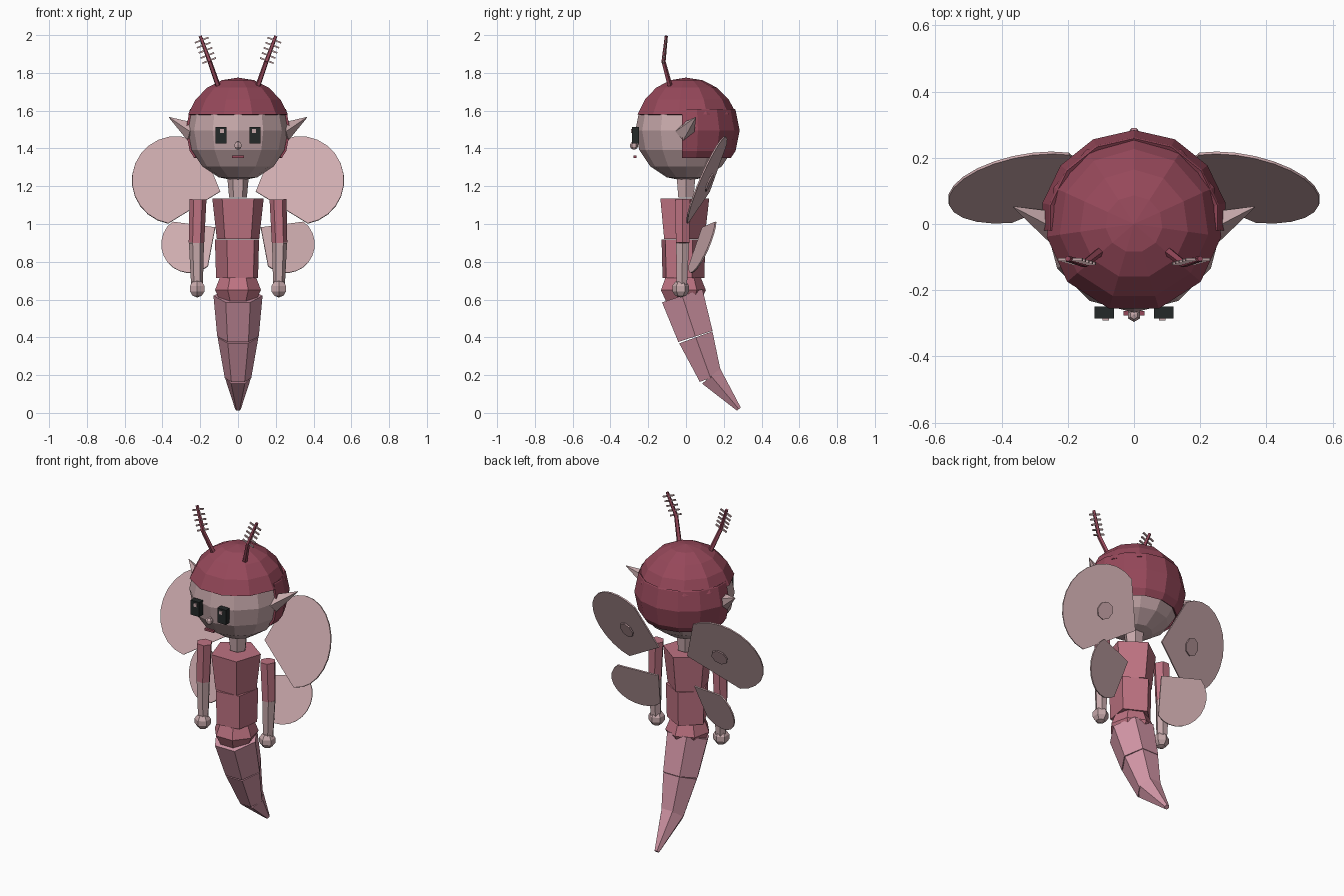
import bpy, bmesh
from math import cos, sin, pi, radians
from mathutils import Vector

old = bpy.data.objects.get("Cube")
if old:
    bpy.data.objects.remove(old)


def material(name, rgb):
    lin = [((c / 255 + 0.055) / 1.055) ** 2.4 for c in rgb] + [1]
    m = bpy.data.materials.new(name)
    m.use_nodes = True
    m.diffuse_color = lin
    m.node_tree.nodes["Principled BSDF"].inputs["Base Color"].default_value = lin
    return m


SKIN = material("pale skin", (198, 168, 170))
HAIR = material("wine hair", (150, 72, 90))
CLOTH = material("rose cloth", (190, 115, 130))
TAIL = material("mauve pink", (208, 148, 164))
WING = material("wing pink", (206, 172, 175))
SPOT = material("wing spot", (188, 154, 158))
DARK = material("eye black", (36, 40, 40))


def finish(bm, name, mat, thickness=0):
    bmesh.ops.recalc_face_normals(bm, faces=bm.faces)
    mesh = bpy.data.meshes.new(name)
    bm.to_mesh(mesh)
    bm.free()
    mesh.materials.append(mat)
    ob = bpy.data.objects.new(name, mesh)
    bpy.context.collection.objects.link(ob)
    if thickness:
        mod = ob.modifiers.new("thickness", 'SOLIDIFY')
        mod.thickness = thickness
    return ob


def tube(name, mat, path, radii, sides=5, turn=0):
    """Flat-faced tube along a path; the first flat side faces the front."""
    bm = bmesh.new()
    pts = [Vector(p) for p in path]
    rings = []
    for i, p in enumerate(pts):
        d = (pts[min(i + 1, len(pts) - 1)] - pts[max(i - 1, 0)]).normalized()
        ref = Vector((0, 1, 0)) if abs(d.x) > 0.8 else Vector((1, 0, 0))
        u = (ref - d * ref.dot(d)).normalized()
        v = d.cross(u)
        if v.y < 0:
            v = -v
        ring = []
        for k in range(sides):
            a = -pi / 2 + (k + 0.5) * 2 * pi / sides + radians(turn)
            ring.append(bm.verts.new(p + (u * cos(a) + v * sin(a)) * radii[i]))
        rings.append(ring)
    for a, b in zip(rings, rings[1:]):
        for k in range(sides):
            n = (k + 1) % sides
            bm.faces.new((a[k], a[n], b[n], b[k]))
    bm.faces.new(rings[0])
    bm.faces.new(rings[-1])
    return finish(bm, name, mat)


def ball(name, mat, centre, r, segs, rings, cuts=(), thickness=0):
    """Faceted sphere; each cut (point, normal) removes the side the normal points to."""
    bm = bmesh.new()
    bmesh.ops.create_uvsphere(bm, u_segments=segs, v_segments=rings, radius=r)
    bmesh.ops.translate(bm, verts=bm.verts, vec=centre)
    for co, no in cuts:
        bmesh.ops.bisect_plane(bm, geom=bm.verts[:] + bm.edges[:] + bm.faces[:],
                               plane_co=co, plane_no=no, clear_outer=True)
    return finish(bm, name, mat, thickness)


def box(name, mat, centre, size):
    bm = bmesh.new()
    bmesh.ops.create_cube(bm, size=1)
    bmesh.ops.scale(bm, verts=bm.verts, vec=size)
    bmesh.ops.translate(bm, verts=bm.verts, vec=centre)
    return finish(bm, name, mat)


def plate(name, mat, outline, plane, side, lift=0):
    """Thin plate: an x-z outline laid on the slope y = a + b*x + c*z."""
    a, b, c = plane
    bm = bmesh.new()
    bm.faces.new([bm.verts.new((side * x, a + b * x + c * z + lift, z)) for x, z in outline])
    return finish(bm, name, mat, 0.008)


def arc(cx, cz, r, start, end, n):
    angles = [radians(start + (end - start) * i / n) for i in range(n + 1)]
    return [(cx + r * cos(t), cz + r * sin(t)) for t in angles]


# Head and hair
HEAD = Vector((0, 0, 1.495))
ball("head", SKIN, HEAD, 0.268, 12, 8)
ball("hair_cap", HAIR, HEAD, 0.28, 11, 10, [((0, 0, 1.58), (0, 0, -1))], 0.012)
ball("back_hair", HAIR, HEAD, 0.284, 14, 8,
     [((0, -0.02, 0), (0, -1, 0)), ((0, 0, 1.35), (0, 0, -1)), ((0, 0, 1.61), (0, 0, 1))], 0.012)

# Nose and mouth
ball("nose", SKIN, (0, -0.275, 1.415), 0.022, 6, 5)
box("mouth", HAIR, (0, -0.27, 1.356), (0.062, 0.014, 0.013))

# Neck, torso and waist
tube("neck", SKIN, [(0, 0, 1.14), (0, 0, 1.25)], [0.047, 0.057], 6)
tube("chest", CLOTH, [(0, -0.02, 0.92), (0, -0.02, 1.135)], [0.118, 0.143])
tube("belly", CLOTH, [(0, -0.02, 0.715), (0, -0.02, 0.918)], [0.118, 0.124], 5, 8)
tube("waist", CLOTH, [(0, -0.02, 0.59), (0, -0.02, 0.65), (0, -0.02, 0.713)],
     [0.095, 0.125, 0.1], 7)

# Curved tail in three overlapping sections
tube("tail_upper", TAIL, [(0, -0.02, 0.62), (0, 0.05, 0.405)], [0.13, 0.11], 6)
tube("tail_middle", TAIL, [(0, 0.052, 0.4), (0, 0.13, 0.185)], [0.108, 0.07], 6)
tube("tail_tip", TAIL, [(0, 0.133, 0.195), (0, 0.28, 0.02)], [0.072, 0.015], 6)

UPPER = (-0.355, -0.16, 0.424)
LOWER = (-0.328, 0.256, 0.397)

for s, label in ((1, "left"), (-1, "right")):
    # Eyes with highlights
    box(label + "_eye", DARK, (s * 0.09, -0.267, 1.469), (0.058, 0.036, 0.088))
    box(label + "_eye_highlight", SKIN, (s * 0.085, -0.287, 1.492), (0.02, 0.008, 0.02))

    # Pointed ears
    tube(label + "_ear", SKIN, [(s * 0.235, -0.005, 1.485), (s * 0.365, 0.052, 1.565)],
         [0.055, 0.002], 5)

    # Feathered antennae
    low, bend, top = (Vector((s * x, y, z)) for x, y, z in
                      ((0.105, -0.085, 1.73), (0.15, -0.12, 1.86), (0.2, -0.105, 1.995)))
    tube(label + "_antenna_stem", HAIR, [low, bend], [0.014, 0.012], 5)
    tube(label + "_antenna_tip", HAIR, [bend, top], [0.012, 0.009], 5)
    for i in range(5):
        p = bend.lerp(top, 0.04 + 0.2 * i)
        reach = Vector((s * 0.036, 0, -0.014))
        tube(f"{label}_antenna_barb_{i + 1}", SKIN, [p - reach, p + reach], [0.006, 0.006], 4)

    # Arms and hands
    tube(label + "_sleeve", CLOTH, [(s * 0.22, -0.018, 0.9), (s * 0.212, -0.018, 1.13)],
         [0.041, 0.045], 6)
    tube(label + "_forearm", SKIN, [(s * 0.217, -0.022, 0.67), (s * 0.22, -0.018, 0.9)],
         [0.031, 0.04], 6)
    ball(label + "_hand", SKIN, (s * 0.216, -0.028, 0.658), 0.047, 6, 5)

    # Wings
    plate(label + "_upper_wing", WING, [(0.095, 1.17)] + arc(0.33, 1.23, 0.232, -80, 125, 14),
          UPPER, s)
    plate(label + "_wing_spot", SPOT, arc(0.31, 1.22, 0.047, 0, 315, 7), UPPER, s, 0.007)
    plate(label + "_lower_wing", WING, [(0.12, 0.98)] + arc(0.255, 0.89, 0.15, -130, 53, 12),
          LOWER, s)
